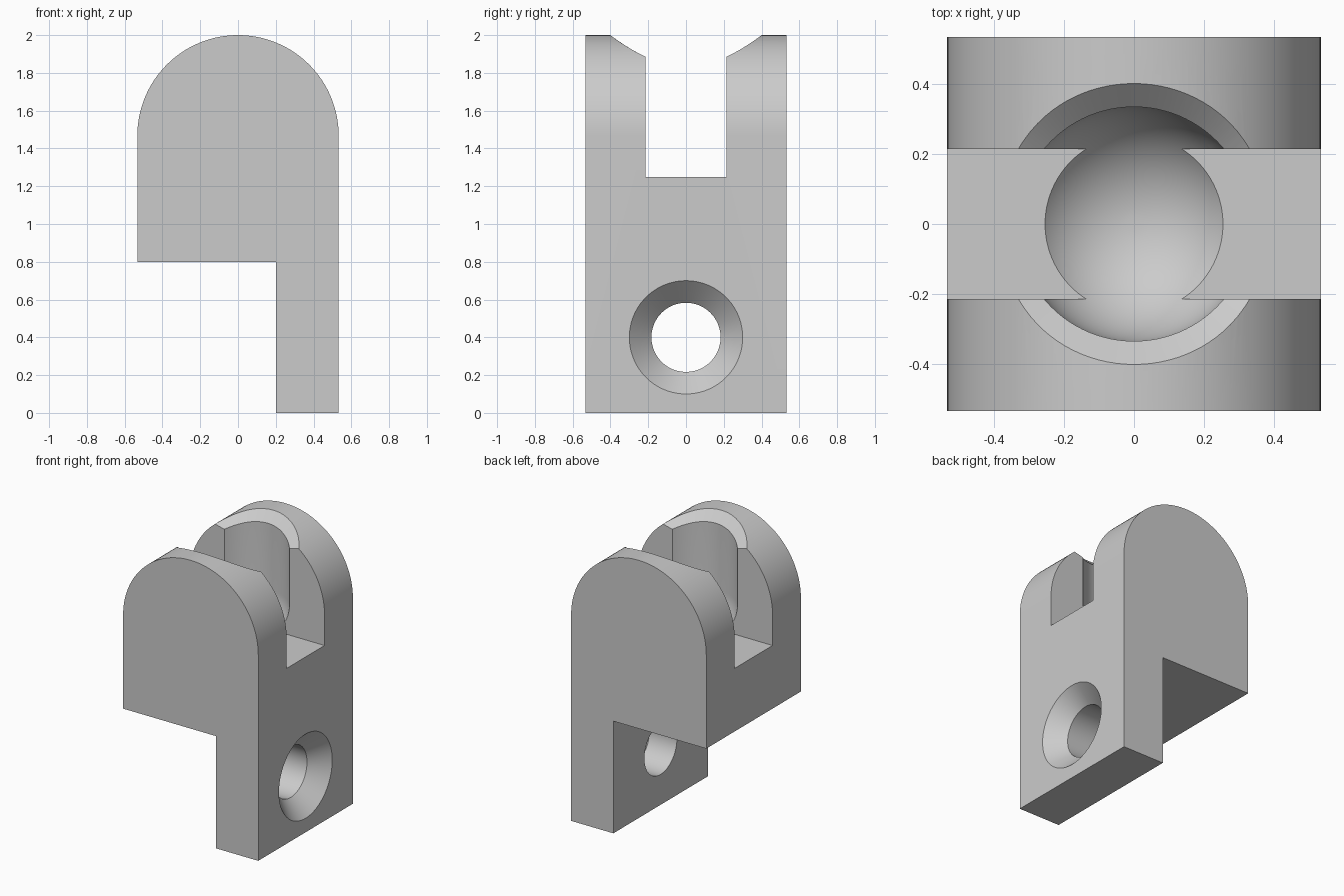
import bpy, bmesh
from math import sin, cos, pi, sqrt

if "Cube" in bpy.data.objects:
    bpy.data.objects.remove(bpy.data.objects["Cube"], do_unlink=True)

HALF = 0.533            # half width, half depth and arch radius
ARCH_Z = 2 - HALF       # arch centre, also the socket centre
SOCKET_R = 0.334
CHAMFER = 0.0667
SEGS = 96
ANGLES = [2 * pi * i / SEGS for i in range(SEGS)]


def loft(name, rings):
    """Closed solid through a list of rings with equal point counts."""
    bm = bmesh.new()
    loops = [[bm.verts.new(p) for p in ring] for ring in rings]
    n = len(loops[0])
    for a, b in zip(loops, loops[1:]):
        for i in range(n):
            j = (i + 1) % n
            bm.faces.new((a[i], a[j], b[j], b[i]))
    bm.faces.new(loops[0][::-1])
    bm.faces.new(loops[-1])
    bmesh.ops.recalc_face_normals(bm, faces=bm.faces)
    mesh = bpy.data.meshes.new(name)
    bm.to_mesh(mesh)
    bm.free()
    obj = bpy.data.objects.new(name, mesh)
    bpy.context.collection.objects.link(obj)
    return obj


def cut(target, cutter):
    cutter.hide_render = True
    mod = target.modifiers.new(cutter.name, 'BOOLEAN')
    mod.operation = 'DIFFERENCE'
    mod.solver = 'EXACT'
    mod.object = cutter
    bpy.ops.object.modifier_apply(modifier=mod.name)
    bpy.data.objects.remove(cutter, do_unlink=True)


# Body: arched block with one leg, extruded front to back
profile = [(-HALF, 0.8), (0.2, 0.8), (0.2, 0), (HALF, 0)]
profile += [(HALF * cos(pi * i / 64), ARCH_Z + HALF * sin(pi * i / 64)) for i in range(65)]
body = loft("bracket_body", [[(x, y, z) for x, z in profile] for y in (-HALF, HALF)])
bpy.context.view_layer.objects.active = body
body.select_set(True)


# Socket: round-bottomed bore whose chamfer follows the arched top
def arch_height(x):
    return ARCH_Z + sqrt(HALF ** 2 - x ** 2)


def circle(r, z):
    return [(r * cos(t), r * sin(t), z) for t in ANGLES]


socket = [circle(SOCKET_R * sin(a), ARCH_Z - SOCKET_R * cos(a))
          for a in (pi / 2 * k / 24 for k in range(1, 25))]
inner, outer, top = [], [], []
for t in ANGLES:
    edge_x = SOCKET_R * cos(t)
    edge_z = arch_height(edge_x)
    slope = cos(t) * edge_x / (edge_z - ARCH_Z)
    low_z = edge_z - CHAMFER
    out_r = SOCKET_R + CHAMFER / sqrt(1 + slope ** 2)
    rise = arch_height(out_r * cos(t)) - low_z
    far_r = out_r + (out_r - SOCKET_R) * 0.5
    inner.append((edge_x, SOCKET_R * sin(t), low_z))
    outer.append((far_r * cos(t), far_r * sin(t), low_z + rise * 1.5))
    top.append((far_r * cos(t), far_r * sin(t), 2.3))
cut(body, loft("socket_cutter", socket + [inner, outer, top]))

# Slot: open channel from side to side
SLOT = 0.2135
cut(body, loft("slot_cutter", [[(x, -SLOT, 1.25), (x, SLOT, 1.25), (x, SLOT, 2.4), (x, -SLOT, 2.4)]
                               for x in (-1, 1)]))

# Countersunk screw hole through the leg
HOLE_R, SINK_R = 0.183, 0.3
steps = [(0, HOLE_R), (HALF - (SINK_R - HOLE_R), HOLE_R), (HALF + 0.1, SINK_R + 0.1)]
cut(body, loft("screw_hole_cutter",
               [[(x, r * cos(t), 0.4 + r * sin(t)) for t in ANGLES] for x, r in steps]))

# Single grey finish
grey = bpy.data.materials.new("light_grey")
grey.use_nodes = True
color = (0.6, 0.6, 0.6, 1)
grey.diffuse_color = color
grey.node_tree.nodes["Principled BSDF"].inputs["Base Color"].default_value = color
body.data.materials.clear()
body.data.materials.append(grey)

bpy.ops.object.select_all(action='DESELECT')
body.select_set(True)
bpy.context.view_layer.objects.active = body
bpy.ops.object.shade_smooth_by_angle(angle=pi / 9)
